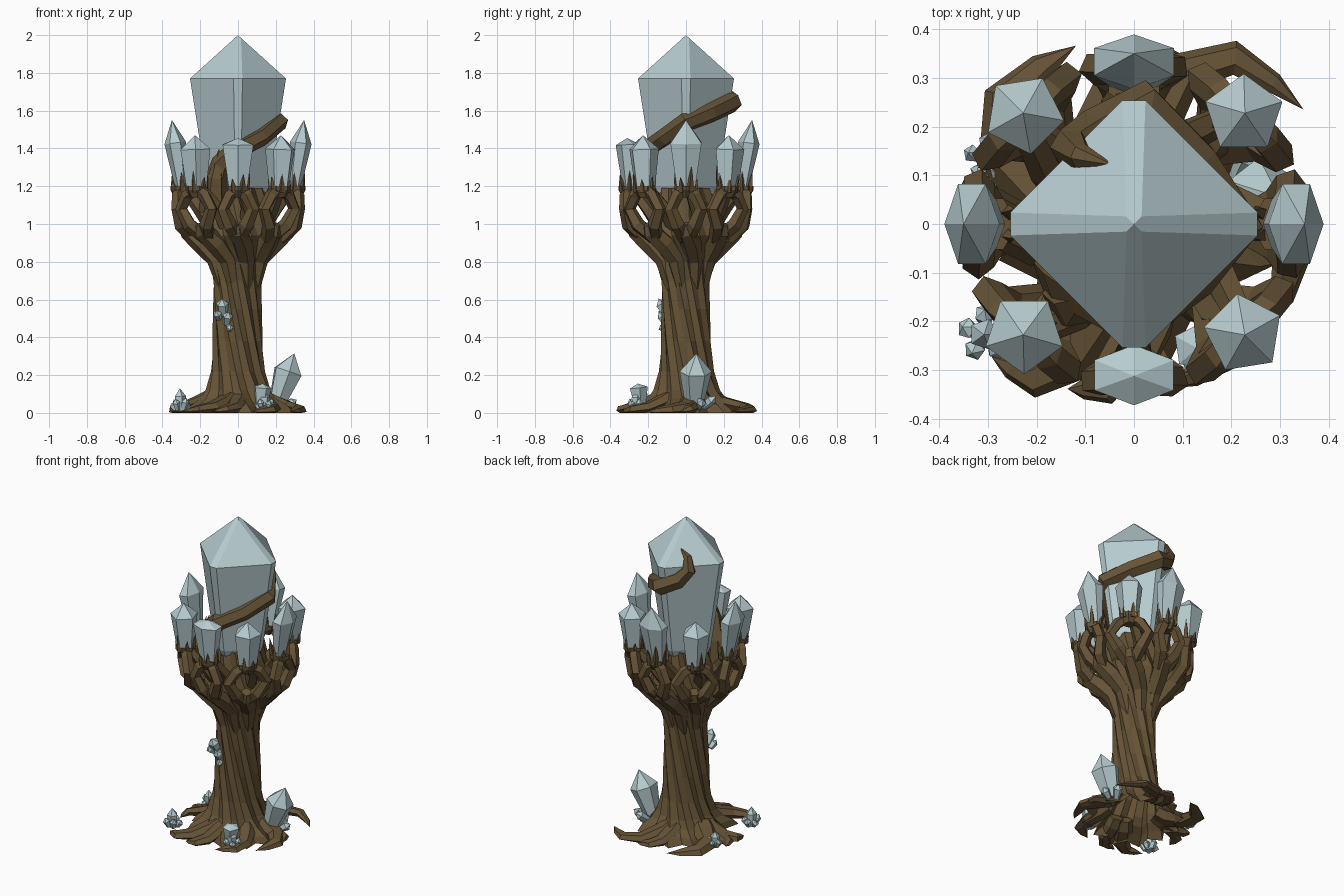
import bpy, bmesh, math, random
from mathutils import Vector

if "Cube" in bpy.data.objects:
    bpy.data.objects.remove(bpy.data.objects["Cube"])
random.seed(4)


def material(name, col):
    m = bpy.data.materials.new(name)
    m.diffuse_color = (*col, 1)
    m.use_nodes = True
    m.node_tree.nodes["Principled BSDF"].inputs["Base Color"].default_value = m.diffuse_color
    return m


BARK = material("brown bark", (0.132, 0.086, 0.037))
ICE = material("pale blue crystal", (0.47, 0.6, 0.62))


def pol(deg, r, z):
    a = math.radians(deg)
    return Vector((r * math.cos(a), r * math.sin(a), z))


def loft(bm, rings, caps=True):
    """Skin a list of rings; a ring of one point makes a tip."""
    vs = [[bm.verts.new(p) for p in ring] for ring in rings]
    for a, b in zip(vs, vs[1:]):
        n = max(len(a), len(b))
        for i in range(n):
            j = (i + 1) % n
            if len(b) == 1:
                bm.faces.new((a[i], a[j], b[0]))
            elif len(a) == 1:
                bm.faces.new((a[0], b[j], b[i]))
            else:
                bm.faces.new((a[i], a[j], b[j], b[i]))
    for ring in (vs[0], vs[-1]):
        if caps and len(ring) > 2:
            bm.faces.new(ring)


def tube(bm, pts, radii, n=6, flat=1.0, ground=False):
    """Tapered limb along a path, last radius 0 gives a point."""
    pts = [Vector(p) for p in pts]
    rings, prev, side = [], None, None
    for i, p in enumerate(pts):
        t = (pts[min(i + 1, len(pts) - 1)] - pts[max(i - 1, 0)]).normalized()
        if prev is None:
            side = t.cross(Vector((0, 0, 1)) if ground else Vector((0.13, 0.21, 1))).normalized()
        else:
            side = prev.rotation_difference(t) @ side
        prev = t
        up = t.cross(side)
        if radii[i] == 0:
            rings.append([p])
            continue
        ring = []
        for k in range(n):
            a = 2 * math.pi * k / n
            v = p + radii[i] * (math.cos(a) * side + flat * math.sin(a) * up)
            if ground:
                v.z = max(v.z, 0.0)
            ring.append(v)
        rings.append(ring)
    loft(bm, rings)


def crystal(bm, base, tip, r0, r1, frac=0.65, n=5, squash=1.0, turn=0.0, foot=False):
    """Gem: narrow base, wide shoulder, pointed tip."""
    base, tip = Vector(base), Vector(tip)
    t = (tip - base).normalized()
    out = Vector((base.x, base.y, 0)).normalized()
    out = (out - t * out.dot(t)).normalized()
    tan = t.cross(out)

    def ring(c, r):
        return [c + r * (squash * math.cos(2 * math.pi * k / n + turn) * out
                         + math.sin(2 * math.pi * k / n + turn) * tan) for k in range(n)]
    rings = [ring(base, r0), ring(base.lerp(tip, frac), r1), [tip]]
    loft(bm, ([[base - t * r0]] if foot else []) + rings)


def finish(name, bm, mat):
    bmesh.ops.recalc_face_normals(bm, faces=bm.faces[:])
    me = bpy.data.meshes.new(name)
    bm.to_mesh(me)
    bm.free()
    me.materials.append(mat)
    ob = bpy.data.objects.new(name, me)
    bpy.context.collection.objects.link(ob)


# Twisted, fluted trunk: open lobed skirt below, flared core above
bm = bmesh.new()
N = 24
flute = [(0.07 if k % 2 else -0.06) + random.uniform(-0.03, 0.03) for k in range(N)]
profile = [(0.0, 0.265, 1.8), (0.04, 0.235, 1.8), (0.075, 0.19, 1.5), (0.12, 0.163, 1.2), (0.22, 0.137, 1),
           (0.38, 0.126, 1), (0.55, 0.121, 1), (0.7, 0.122, 1), (0.8, 0.135, 1), (0.88, 0.17, 1),
           (0.94, 0.195, 1), (1.02, 0.175, 1), (1.12, 0.155, 1), (1.19, 0.14, 1)]
loft(bm, [[pol(360 * k / N - 90 * z, r * (1 + f * flute[k]), z) for k in range(N)] for z, r, f in profile], False)
finish("trunk", bm, BARK)

# Roots spreading from the skirt and curling: end angle, reach, curl, thickness
bm = bmesh.new()
for end, reach, curl, w in [(108, 0.385, 50, 1.4), (34, 0.42, 45, 1.0), (72, 0.36, 25, 1.0), (-38, 0.35, 45, 1.2),
                            (-78, 0.345, 35, 1.1), (-137, 0.4, 25, 1.1), (-165, 0.36, -20, 1.0),
                            (165, 0.36, 10, 1.0), (-5, 0.335, 12, 1.0), (-112, 0.365, 20, 1.0)]:
    s = end + curl
    path = [pol(s + 5, 0.15, 0.085), pol(s, 0.2, 0.055),
            pol(s - curl * 0.15, reach * 0.78, 0.027), pol(s - curl * 0.45, reach * 0.95, 0.018),
            pol(s - curl * 0.75, reach * 0.97, 0.012), pol(end, reach, 0.006)]
    tube(bm, path, [0.045 * w, 0.052 * w, 0.046 * w, 0.036 * w, 0.022 * w, 0], 6, 0.65, True)
finish("roots", bm, BARK)

# Eight forked boughs, each cradling one outer crystal, with collar and claws
boughs, collars, gems = bmesh.new(), bmesh.new(), bmesh.new()
for k in range(8):
    a = 45 * k
    card = k % 2 == 0
    R = 0.298 if card else 0.31
    tube(boughs, [pol(a + 30, 0.09, 0.66), pol(a + 20, 0.125, 0.81), pol(a + 8, 0.19, 0.895),
                  pol(a, 0.262, 0.963), pol(a, 0.28, 1.0)], [0.03, 0.047, 0.056, 0.05, 0.03], 6)
    for s in (-1, 1):
        d = s * (14 if card else 20)
        tube(boughs, [pol(a + d * 0.1, 0.23, 0.925), pol(a + d * 0.6, 0.305, 0.995), pol(a + d, 0.33, 1.08),
                      pol(a + d * 0.6, 0.322, 1.15), pol(a, R, 1.19)],
             [0.038, 0.039, 0.034, 0.034, 0.03], 5)
    # inner brace from the core
    tube(boughs, [pol(a + 20, 0.14, 0.98), pol(a + 14, 0.21, 1.08), pol(a + 4, R - 0.02, 1.18)],
         [0.045, 0.036, 0.03], 5)
    loft(collars, [[pol(a, R, z) + pol(60 * i + a, r, 0) for i in range(6)]
                   for z, r in [(1.14, 0.035), (1.18, 0.06), (1.2, 0.06)]])
    for i in range(6):
        o = pol(60 * i + a + 30, 1, 0)
        h = random.uniform(0.06, 0.16)
        c = pol(a, R, 1.17)
        tube(collars, [c + o * 0.042, c + o * 0.051 + Vector((0, 0, h * 0.5)),
                       c + o * 0.06 + Vector((0, 0, h))], [0.018, 0.013, 0], 4)
    base = pol(a, R, 1.185)
    if k == 6:
        crystal(gems, base, pol(a, 0.312, 1.455), 0.055, 0.094, 0.87, 6, 0.66)
    elif card:
        crystal(gems, base, pol(a, 0.35, 1.55), 0.055, 0.095, 0.67, 6, 0.6)
    else:
        crystal(gems, base, pol(a, 0.322, 1.47), 0.055, 0.083, 0.74, 5, 1.0, math.radians(45 if k in (1, 5) else 0))
finish("boughs", boughs, BARK)
finish("collars_and_claws", collars, BARK)
finish("outer_crystals", gems, ICE)

# Large central crystal: square section with narrow bevelled corners
bm = bmesh.new()
rings = []
for z, r, c in [(1.1, 0.12, 0.012), (1.2, 0.165, 0.016), (1.77, 0.254, 0.024), (1.985, 0.016, 0.016)]:
    ring = []
    for q in range(4):
        o, t = pol(90 * q, r, z), pol(90 * q + 90, c * 0.98, 0)
        ring += [o - t, o + t]
    rings.append(ring)
loft(bm, rings + [[Vector((0, 0, 2.0))]])
finish("central_crystal", bm, ICE)

# Vine winding up around the central crystal
bm = bmesh.new()
tube(bm, [(-0.13, -0.09, 1.06), (-0.12, -0.11, 1.2), (-0.085, -0.14, 1.32), (0.0, -0.2, 1.4),
          (0.12, -0.11, 1.46), (0.215, 0.0, 1.54), (0.125, 0.125, 1.59), (0.015, 0.24, 1.645),
          (-0.08, 0.185, 1.685), (-0.13, 0.155, 1.75), (-0.11, 0.14, 1.82), (-0.04, 0.12, 1.86)],
     [0.08, 0.07, 0.058, 0.052, 0.05, 0.052, 0.054, 0.058, 0.052, 0.044, 0.026, 0], 6)
# broad thorn at the front left where the vine leaves the bowl
tube(bm, [(-0.13, -0.15, 1.12), (-0.12, -0.17, 1.24), (-0.1, -0.15, 1.4)], [0.06, 0.045, 0], 5)
finish("vine", bm, BARK)

# Small crystals growing on the ground and the trunk
bm = bmesh.new()
crystal(bm, (0.21, 0.045, 0.06), (0.298, 0.055, 0.315), 0.052, 0.086, 0.62, 6, 0.95, 0.4, True)
crystal(bm, (0.21, 0.09, 0.03), (0.25, 0.16, 0.09), 0.018, 0.028)
crystal(bm, (0.25, 0.07, 0.03), (0.31, 0.09, 0.07), 0.018, 0.028)
crystal(bm, (0.12, -0.24, 0.02), (0.13, -0.255, 0.155), 0.03, 0.05, 0.85)


def cluster(x, y, size):
    crystal(bm, (x, y, 0.01), (x * 1.01, y * 1.01, size), 0.2 * size, 0.25 * size)
    for i in range(5):
        o = pol(72 * i + 20, size * 0.38, random.uniform(0.4, 0.65) * size)
        crystal(bm, (x + o.x * 0.5, y + o.y * 0.5, 0.015), (x + o.x, y + o.y, o.z), 0.1 * size, 0.17 * size)


cluster(-0.305, -0.225, 0.13)
cluster(-0.3, 0.135, 0.11)
cluster(0.14, -0.26, 0.12)
for x, z, dx, dz, r in [(-0.08, 0.52, -0.005, 0.085, 0.034), (-0.06, 0.47, 0.01, 0.065, 0.028),
                        (-0.1, 0.5, -0.015, 0.04, 0.024), (-0.05, 0.46, 0.01, -0.02, 0.02)]:
    crystal(bm, (x, -0.1, z), (x + dx, -0.145, z + dz), r * 0.7, r)
finish("small_crystals", bm, ICE)
